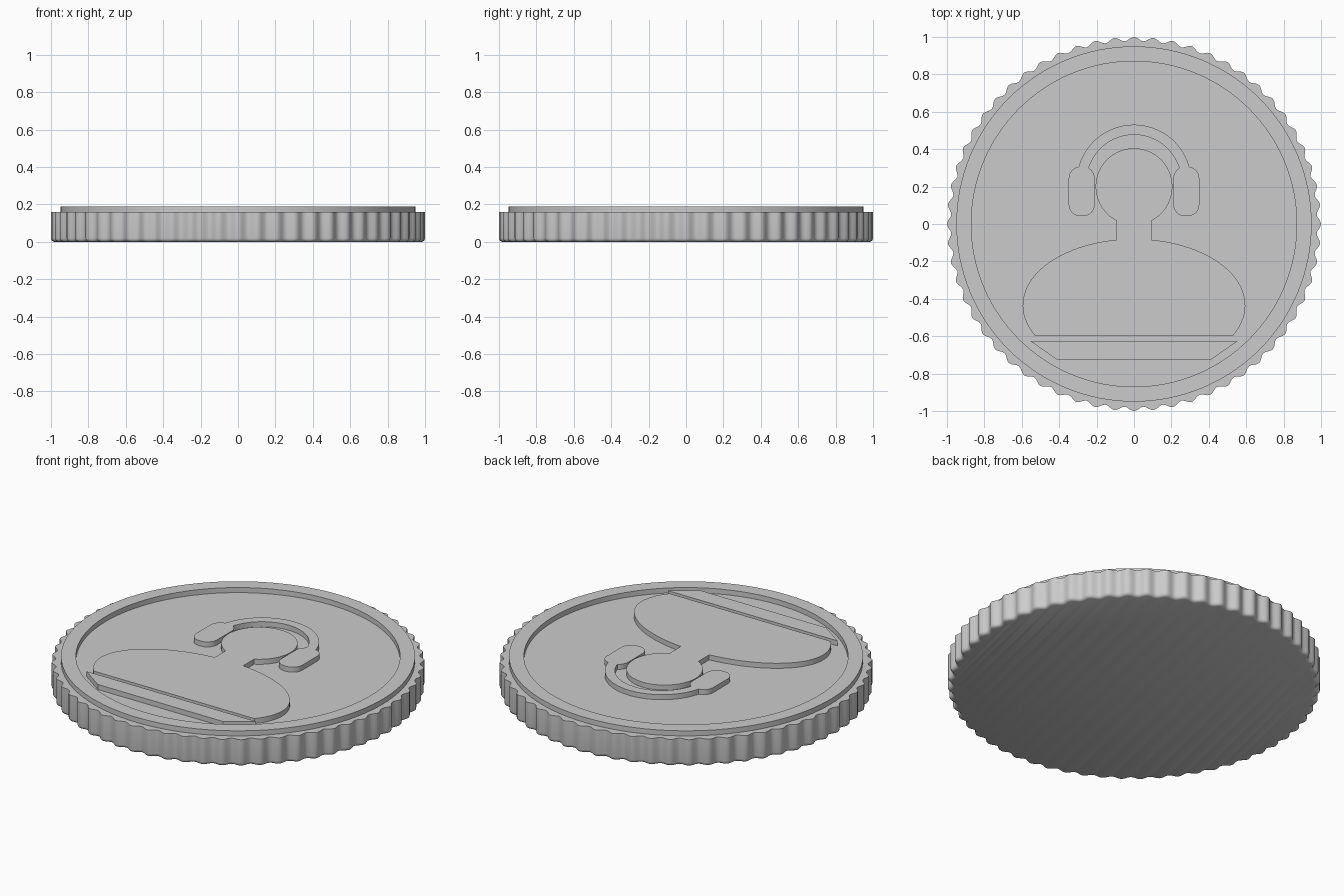
import bpy
import bmesh
from math import sin, cos, pi, asin, acos, radians

if "Cube" in bpy.data.objects:
    bpy.data.objects.remove(bpy.data.objects["Cube"])

FLOOR, TOP = 0.16, 0.19

metal = bpy.data.materials.new("plain grey")
metal.use_nodes = True
GREY = (0.6, 0.6, 0.6, 1)
metal.diffuse_color = GREY
metal.node_tree.nodes["Principled BSDF"].inputs["Base Color"].default_value = GREY


def finish(name, bm):
    bmesh.ops.recalc_face_normals(bm, faces=bm.faces)
    mesh = bpy.data.meshes.new(name)
    bm.to_mesh(mesh)
    bm.free()
    mesh.materials.append(metal)
    obj = bpy.data.objects.new(name, mesh)
    bpy.context.collection.objects.link(obj)
    bpy.ops.object.select_all(action="DESELECT")
    obj.select_set(True)
    bpy.context.view_layer.objects.active = obj
    bpy.ops.object.shade_smooth_by_angle(angle=radians(30))
    return obj


def arc(cx, cy, rx, ry, start, end, steps):
    return [(cx + rx * cos(start + (end - start) * i / steps),
             cy + ry * sin(start + (end - start) * i / steps)) for i in range(steps + 1)]


def mirrored(half):
    """Close an outline from its +x half."""
    return half + [(-x, y) for x, y in reversed(half)]


def relief(name, outline):
    """Raise a flat outline out of the coin's field."""
    bm = bmesh.new()
    face = bm.faces.new([bm.verts.new((x, y, FLOOR - 0.01)) for x, y in outline])
    out = bmesh.ops.extrude_face_region(bm, geom=[face])
    for v in out["geom"]:
        if isinstance(v, bmesh.types.BMVert):
            v.co.z = TOP
    return finish(name, bm)


def bridge(bm, a, b):
    for i in range(len(a)):
        j = (i + 1) % len(a)
        bm.faces.new((a[i], a[j], b[j], b[i]))


# Coin body with scalloped edge and rounded lower lip
RIDGES, STEPS = 60, 8
count = RIDGES * STEPS
bm = bmesh.new()
rings = []
for inset, z in [(0.018, 0), (0.008, 0.004), (0.002, 0.011), (0, 0.02), (0, FLOOR)]:
    ring = []
    for i in range(count):
        a = 2 * pi * i / count
        r = 0.989 + 0.011 * cos(RIDGES * a) - inset
        ring.append(bm.verts.new((r * cos(a), r * sin(a), z)))
    rings.append(ring)
for low, high in zip(rings, rings[1:]):
    bridge(bm, low, high)
bm.faces.new(rings[0])
bm.faces.new(rings[-1])
finish("coin_body", bm)

# Raised rim
bm = bmesh.new()
rings = [[bm.verts.new((r * cos(2 * pi * i / 128), r * sin(2 * pi * i / 128), z))
          for i in range(128)]
         for r, z in [(0.95, FLOOR - 0.01), (0.95, TOP), (0.87, TOP), (0.87, FLOOR - 0.01)]]
for k in range(4):
    bridge(bm, rings[k], rings[(k + 1) % 4])
finish("raised_rim", bm)

# Head, neck and shoulders as one silhouette
NECK, HEAD, WIDE, TALL = 0.093, 0.205, 0.595, 0.355
head = arc(0, 0.2, HEAD, HEAD, pi / 2 - 0.03, -acos(NECK / HEAD), 32)
shoulder = arc(0, -0.435, WIDE, TALL, acos(NECK / WIDE), -asin(0.165 / TALL), 32)
relief("bust", mirrored(head + shoulder))

# Bar under the bust
relief("base_bar", mirrored([(0.555, -0.625), (0.41, -0.727)]))

# Headset band and ear cups
band_outer = arc(0, 0.224, 0.307, 0.307, radians(12), radians(168), 48)
band_inner = arc(0, 0.224, 0.253, 0.253, radians(168), radians(12), 48)
relief("headset_band", band_outer + band_inner)

for side, label in ((1, "left"), (-1, "right")):
    cup = []
    for k, (x, y) in enumerate([(0.287, 0.244), (0.272, 0.244), (0.272, 0.104), (0.287, 0.104)]):
        cup += arc(x, y, 0.062, 0.062, k * pi / 2, (k + 1) * pi / 2, 8)
    relief(label + "_ear_cup", [(side * x, y) for x, y in cup])
